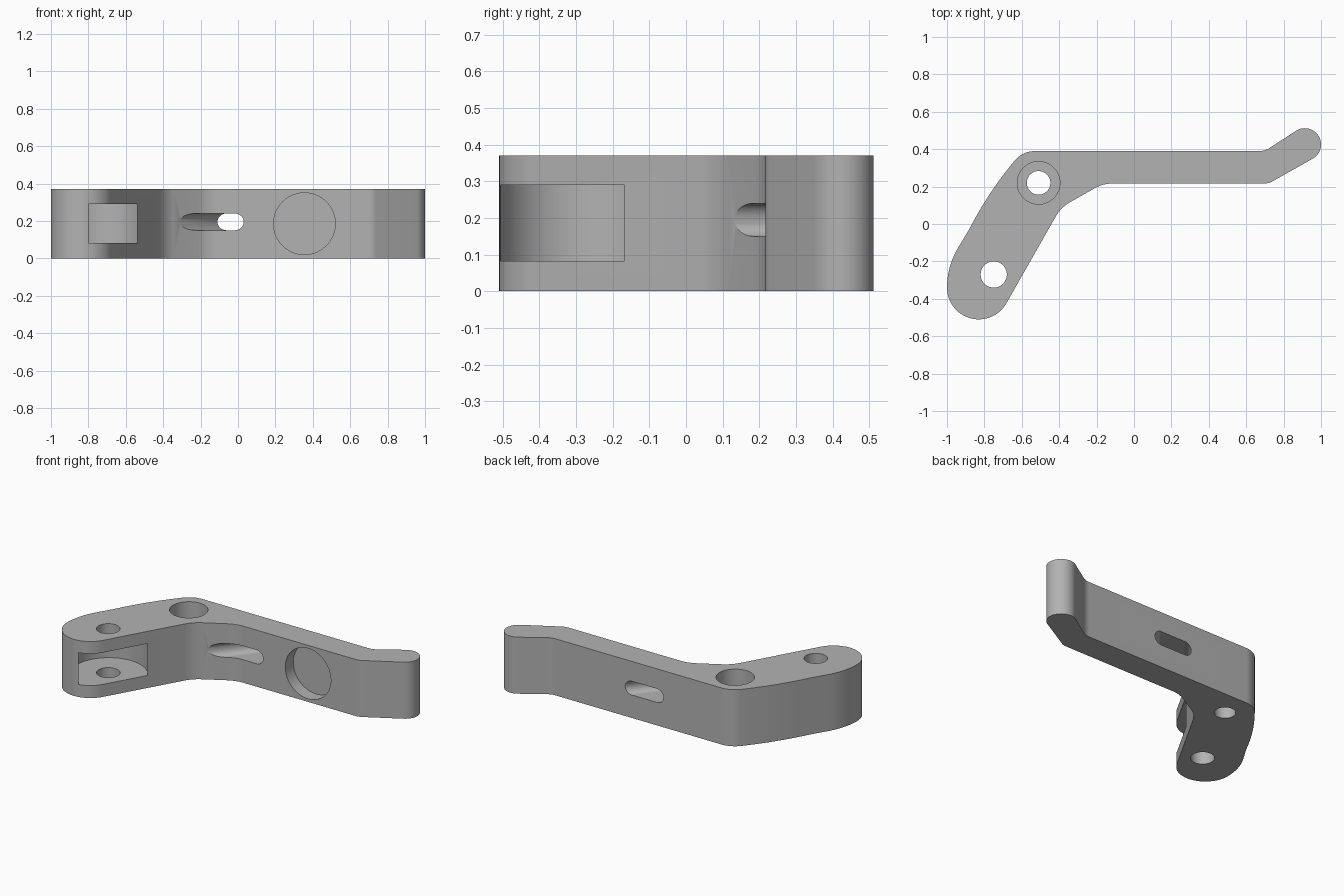
import bpy
import bmesh
from math import radians, cos, sin, ceil
from mathutils import Matrix, Vector

if "Cube" in bpy.data.objects:
    bpy.data.objects.remove(bpy.data.objects["Cube"])

HEIGHT = 0.37

grey = bpy.data.materials.new("satin grey")
grey.use_nodes = True
colour = (0.45, 0.45, 0.45, 1)
grey.diffuse_color = colour
grey.node_tree.nodes["Principled BSDF"].inputs["Base Color"].default_value = colour


def arc(cx, cy, r, a0, a1):
    """Points along an arc, angles in degrees."""
    n = max(6, ceil(abs(a1 - a0) / 5))
    angles = [radians(a0 + (a1 - a0) * i / n) for i in range(n + 1)]
    return [(cx + r * cos(a), cy + r * sin(a)) for a in angles]


def prism(name, points, sweep):
    """Closed 3D outline swept along a vector."""
    bm = bmesh.new()
    face = bm.faces.new([bm.verts.new(p) for p in points])
    swept = bmesh.ops.extrude_face_region(bm, geom=[face])["geom"]
    verts = [v for v in swept if isinstance(v, bmesh.types.BMVert)]
    bmesh.ops.translate(bm, verts=verts, vec=Vector(sweep))
    bmesh.ops.recalc_face_normals(bm, faces=bm.faces)
    mesh = bpy.data.meshes.new(name)
    bm.to_mesh(mesh)
    bm.free()
    mesh.materials.append(grey)
    obj = bpy.data.objects.new(name, mesh)
    bpy.context.collection.objects.link(obj)
    return obj


def bore(name, x, y, r, z0, z1):
    """Vertical round cutter."""
    ring = arc(x, y, r, 0, 360)[:-1]
    return prism(name, [(px, py, z0) for px, py in ring], (0, 0, z1 - z0))


# Lever body: arcs joined by straight runs, counter-clockwise from above
outline = []
for segment in [
    (-0.83, -0.34, 0.17, 180, 330),     # rounded foot
    (-0.244, -0.058, 0.2, 150, 120),    # inner elbow
    (-0.112, 0.017, 0.2, 120, 90),
    (0.70, 0.297, 0.08, 270, 300),      # bend to the tip
    (0.913, 0.425, 0.087, 300, 480),    # rounded tip
    (0.67, 0.49, 0.1, 300, 270),
    (-0.53, 0.25, 0.14, 90, 140),       # outer elbow
    (0.864, -0.92, 1.96, 140, 153),     # bowed back of the short arm
    (-0.59, -0.34, 0.41, 150, 179),
]:
    for p in arc(*segment):
        if not outline or (Vector(p) - Vector(outline[-1])).length > 0.002:
            outline.append(p)
body = prism("lever_body", [(x, y, 0) for x, y in outline], (0, 0, HEIGHT))

# Vertical cuts: fork pocket, pivot hole, bolt hole and its counterbore
cutters = [
    bore("fork_pocket_cutter", -0.735, -0.285, 0.231, 0.082, 0.29),
    bore("pivot_hole_cutter", -0.75, -0.27, 0.07, -0.1, 0.5),
    bore("bolt_hole_cutter", -0.51, 0.22, 0.063, -0.1, 0.5),
    bore("counterbore_cutter", -0.51, 0.22, 0.114, 0.15, 0.5),
]

# Blind round recess in the front of the long arm
ring = arc(0.355, 0.185, 0.165, 0, 360)[:-1]
cutters.append(prism("round_recess_cutter", [(x, 0.1, z) for x, z in ring], (0, 0.2, 0)))

# Slanted slot through the long arm
slot = arc(-0.025, 0, 0.045, -90, 90) + arc(-0.191, 0, 0.045, 90, 270)
middle = -0.108
slot = [(middle + (x - middle) * 1.08, 0.195 + z) for x, z in slot]
lean, y0, y1 = 0.79, 0.0, 0.5
cutters.append(prism("slot_cutter",
                     [(x + lean * (y0 - 0.217), y0, z) for x, z in slot],
                     (lean * (y1 - y0), y1 - y0, 0)))

# Cut everything, then drop the cutters
for cutter in cutters:
    mod = body.modifiers.new(cutter.name, "BOOLEAN")
    mod.operation = "DIFFERENCE"
    mod.solver = "EXACT"
    mod.object = cutter
bpy.context.view_layer.update()
cut = bpy.data.meshes.new_from_object(body.evaluated_get(bpy.context.evaluated_depsgraph_get()))
body.modifiers.clear()
body.data = cut
for cutter in cutters:
    bpy.data.objects.remove(cutter)
cut.materials.clear()
cut.materials.append(grey)
for poly in cut.polygons:
    poly.material_index = 0

bpy.ops.object.select_all(action="DESELECT")
body.select_set(True)
bpy.context.view_layer.objects.active = body
bpy.ops.object.shade_smooth_by_angle(angle=radians(25))
